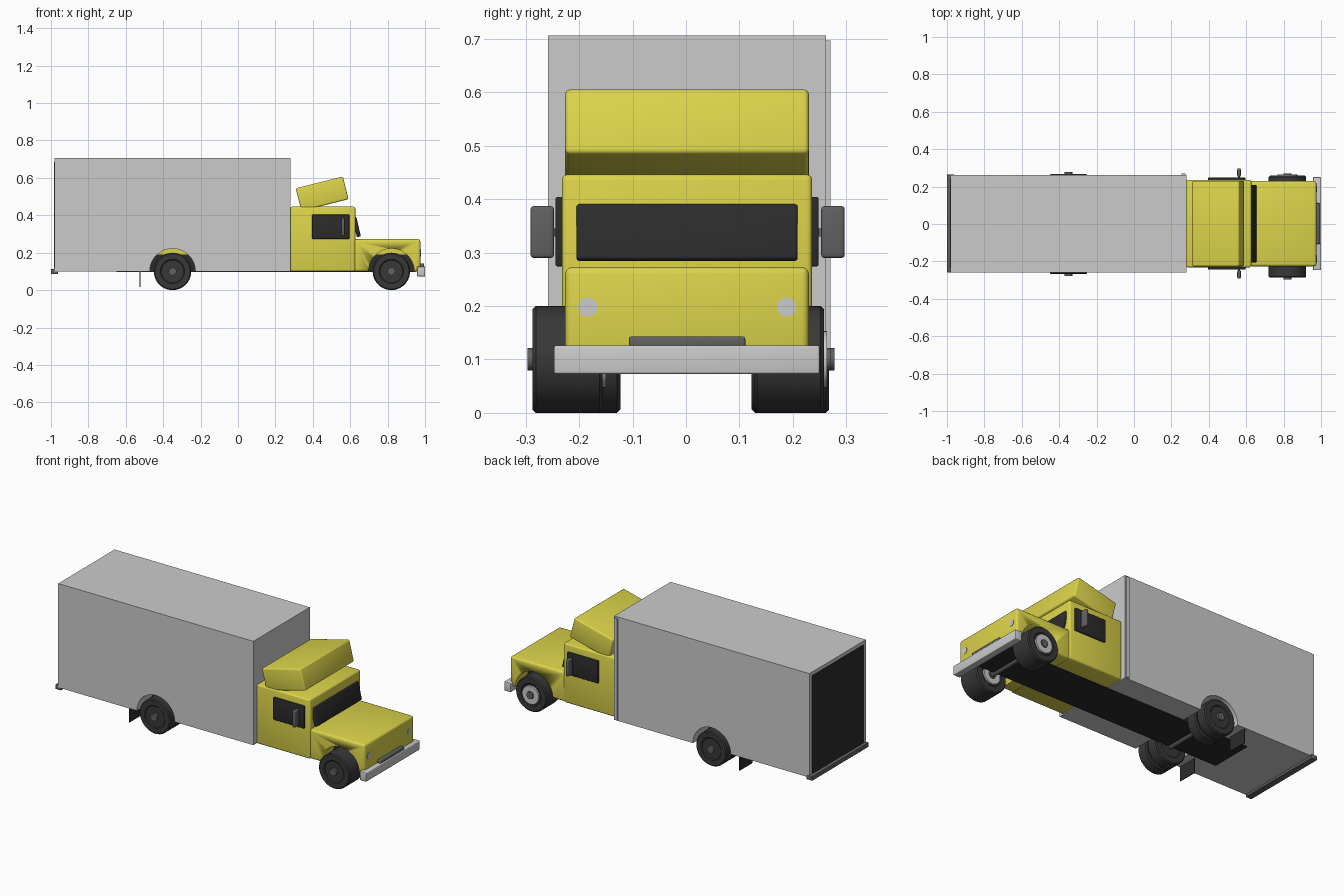
import bpy, bmesh, math
from mathutils import Matrix, Vector

if "Cube" in bpy.data.objects:
    bpy.data.objects.remove(bpy.data.objects["Cube"])


def material(name, rgb):
    m = bpy.data.materials.new(name)
    m.diffuse_color = (*rgb, 1)
    m.use_nodes = True
    m.node_tree.nodes["Principled BSDF"].inputs["Base Color"].default_value = m.diffuse_color
    return m


YELLOW = material("yellow_paint", (0.72, 0.66, 0.07))
BLACK = material("black", (0.025, 0.025, 0.025))
RUBBER = material("rubber", (0.04, 0.04, 0.04))
DARK = material("dark_grey", (0.12, 0.12, 0.12))


def finish(bm, name, mat, smooth=False):
    bmesh.ops.recalc_face_normals(bm, faces=bm.faces)
    me = bpy.data.meshes.new(name)
    bm.to_mesh(me)
    bm.free()
    ob = bpy.data.objects.new(name, me)
    bpy.context.collection.objects.link(ob)
    if mat:
        me.materials.append(mat)
    if smooth:
        select(ob)
        bpy.ops.object.shade_smooth_by_angle(angle=math.radians(35))
    return ob


def select(ob):
    bpy.ops.object.select_all(action='DESELECT')
    ob.select_set(True)
    bpy.context.view_layer.objects.active = ob


def box(name, x, y, z, mat=None, bevel=0.0, tilt=0.0):
    """Box from (min, max) ranges, turned about its own y axis by tilt degrees."""
    lo, hi = Vector((x[0], y[0], z[0])), Vector((x[1], y[1], z[1]))
    bm = bmesh.new()
    bmesh.ops.create_cube(bm, size=1)
    bmesh.ops.scale(bm, vec=hi - lo, verts=bm.verts)
    if bevel:
        bmesh.ops.bevel(bm, geom=bm.edges[:], offset=bevel, segments=3,
                        profile=0.5, affect='EDGES')
    bm.transform(Matrix.Translation((lo + hi) / 2) @
                 Matrix.Rotation(math.radians(tilt), 4, 'Y'))
    return finish(bm, name, mat, bevel > 0)


def lathe(name, x, z, profile, mat, axis='Y', steps=40):
    """Spin (radius, y) points round a y axis through (x, z)."""
    bm = bmesh.new()
    vs = [bm.verts.new((x + r, y, z)) for r, y in profile]
    es = [bm.edges.new(p) for p in zip(vs, vs[1:])]
    bmesh.ops.spin(bm, geom=vs + es, cent=(x, 0, z), axis=(0, 1, 0),
                   angle=math.tau, steps=steps, use_duplicate=False)
    bmesh.ops.remove_doubles(bm, verts=bm.verts, dist=1e-5)
    return finish(bm, name, mat, True)


def disc(name, x, z, r, y0, y1, mat):
    return lathe(name, x, z, [(0, y0), (r, y0), (r, y1), (0, y1)], mat)


def cut_arches(ob, x, r):
    """Cut a wheel arch into both sides of a body."""
    for s in (-1, 1):
        cutter = disc("arch_cutter", x, 0.1, r, s * 0.118, s * 0.4, None)
        cutter.hide_render = True
        mod = ob.modifiers.new("arch", 'BOOLEAN')
        mod.operation, mod.object, mod.solver = 'DIFFERENCE', cutter, 'EXACT'
        select(ob)
        bpy.ops.object.modifier_apply(modifier=mod.name)
        bpy.data.objects.remove(cutter)


FRONT_X, REAR_X = 0.82, -0.35

# Cargo body with rear door, corner strip and step
cargo = box("cargo_box", (-0.98, 0.28), (-0.258, 0.262), (0.10, 0.706))
cut_arches(cargo, REAR_X, 0.122)
box("rear_door", (-0.984, -0.97), (-0.235, 0.24), (0.115, 0.685), BLACK)
box("corner_strip", (0.255, 0.275), (0.26, 0.27), (0.105, 0.697))
box("rear_step", (-1.0, -0.962), (-0.258, 0.264), (0.086, 0.112), DARK, 0.003)

# Yellow inner well seen above the rear wheels
disc("rear_wheel_well", REAR_X, 0.1001, 0.1215, -0.121, 0.121, YELLOW)
bm = bmesh.new()
bm.from_mesh(bpy.data.objects["rear_wheel_well"].data)
bmesh.ops.bisect_plane(bm, geom=bm.verts[:] + bm.edges[:] + bm.faces[:],
                       plane_co=(0, 0, 0.12), plane_no=(0, 0, 1), clear_inner=True)
bm.to_mesh(bpy.data.objects["rear_wheel_well"].data)
bm.free()

# Frame under the body
box("chassis", (-0.65, 0.95), (-0.125, 0.125), (0.096, 0.19), BLACK)

# Cab, hood and roof deflector
box("cab", (0.28, 0.627), (-0.232, 0.236), (0.10, 0.446), YELLOW, 0.01)
hood = box("hood", (0.615, 0.975), (-0.226, 0.23), (0.10, 0.273), YELLOW, 0.013)
cut_arches(hood, FRONT_X, 0.122)
box("roof_deflector", (0.32, 0.58), (-0.226, 0.23), (0.4525, 0.5775),
    YELLOW, 0.009, tilt=-14)

# Glass
box("windscreen", (0.623, 0.645), (-0.205, 0.209), (0.284, 0.391), BLACK, 0.006, tilt=-13)
box("side_windows", (0.396, 0.596), (-0.244, 0.248), (0.274, 0.404), BLACK, 0.004)

# Bumper, grille bar and headlights
box("front_bumper", (0.957, 1.0), (-0.247, 0.25), (0.073, 0.126), None, 0.004)
box("grille_bar", (0.96, 0.995), (-0.107, 0.111), (0.121, 0.143), DARK, 0.005)
for s in (-1, 1):
    bm = bmesh.new()
    bmesh.ops.create_cone(bm, cap_ends=True, segments=24, radius1=0.018,
                          radius2=0.018, depth=0.012)
    bm.transform(Matrix.Translation((0.9715, 0.002 + s * 0.186, 0.198)) @
                 Matrix.Rotation(math.pi / 2, 4, 'Y'))
    finish(bm, "headlight", None, True)

# Mirrors with short arms, and mud flaps
for s in (-1, 1):
    y = sorted((0.003 + s * 0.25, 0.003 + s * 0.294))
    box("mirror", (0.552, 0.571), y, (0.29, 0.387), DARK, 0.006)
    box("mirror_arm", (0.557, 0.566), sorted((s * 0.235, s * 0.26)), (0.33, 0.345), DARK)
    box("mud_flap", (-0.526, -0.522), sorted((s * 0.14, s * 0.255)), (0.016, 0.105), BLACK)


# Tyres: rounded shoulders, slightly dished faces
def tyre(name, x, y0, y1):
    return lathe(name, x, 0.1, [(0, y0 + 0.004), (0.06, y0 + 0.004), (0.065, y0), (0.094, y0),
                                (0.1, y0 + 0.006), (0.1, y1 - 0.006), (0.094, y1),
                                (0.065, y1), (0.06, y1 - 0.004), (0, y1 - 0.004)], RUBBER)


# Front wheels share one orientation, with the pale rim on the +y face
for y0 in (-0.287, 0.127):
    y1 = y0 + 0.131
    tyre("front_tyre", FRONT_X, y0, y1)
    lathe("front_rim", FRONT_X, 0.1, [(0.022, y1 - 0.01), (0.053, y1 - 0.01),
                                      (0.053, y1 + 0.006), (0.022, y1 + 0.006)], None)
    disc("front_hub", FRONT_X, 0.1, 0.021, y0 - 0.01, y1 + 0.012, DARK)

# Rear dual wheels
for s in (-1, 1):
    for a, b in ((0.123, 0.192), (0.2, 0.268)):
        tyre("rear_tyre", REAR_X, *sorted((s * a, s * b)))
    disc("rear_hub", REAR_X, 0.1, 0.021, *sorted((s * 0.15, s * 0.278)), DARK)
disc("rear_axle", REAR_X, 0.1, 0.015, -0.2, 0.2, DARK)
disc("front_axle", FRONT_X, 0.1, 0.015, -0.2, 0.2, DARK)
